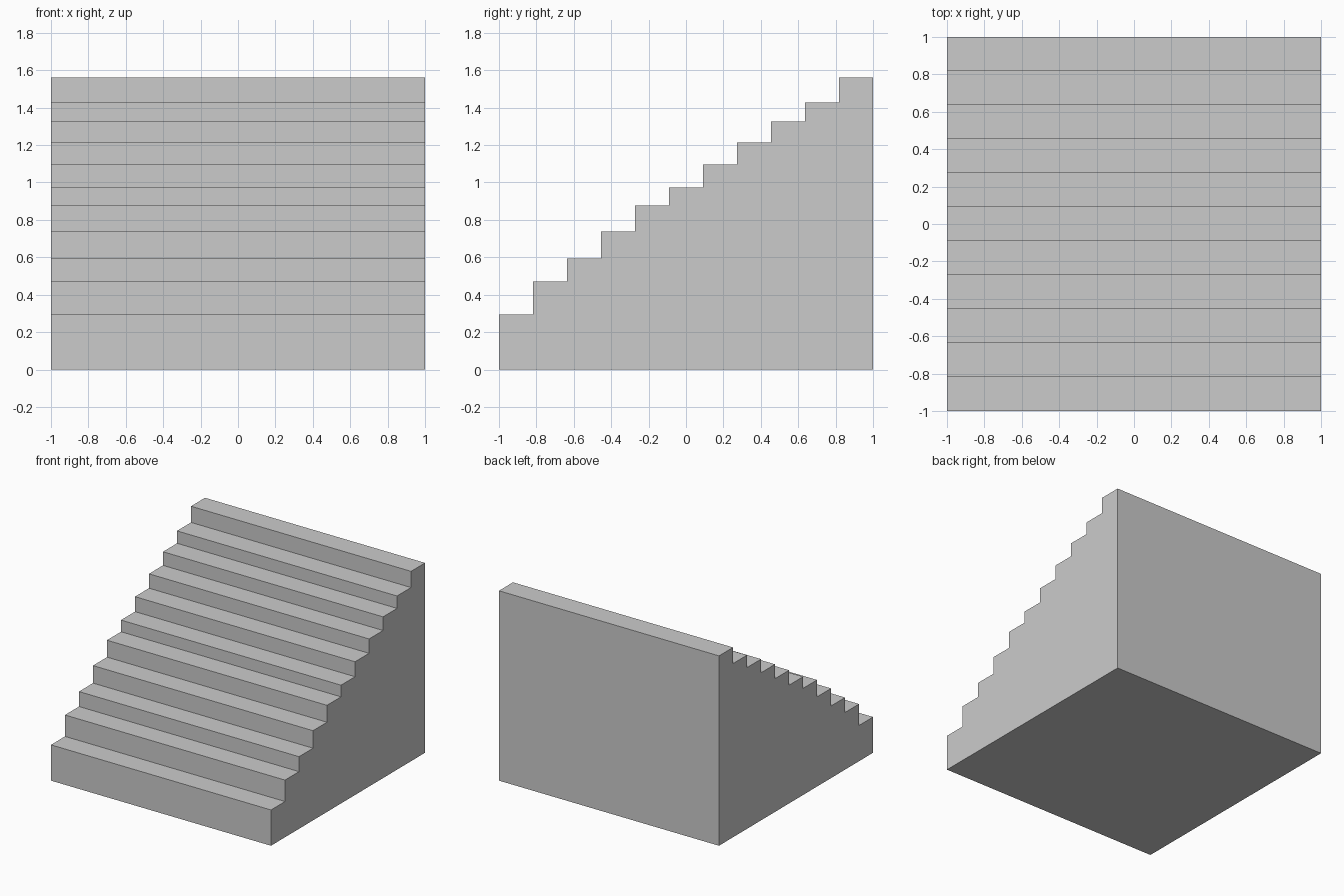
import bpy, bmesh

if "Cube" in bpy.data.objects:
    bpy.data.objects.remove(bpy.data.objects["Cube"])

# Tread heights from front to back; all treads are equally deep
HEIGHTS = [0.294, 0.47, 0.593, 0.737, 0.876, 0.972, 1.095, 1.213, 1.325, 1.427, 1.56]
DEPTH = 2 / len(HEIGHTS)

# Side profile (y, z): base line, then a riser and a tread per step
profile = [(1, 0), (-1, 0)]
for i, z in enumerate(HEIGHTS):
    y = -1 + i * DEPTH
    profile += [(y, z), (y + DEPTH, z)]

# Extrude the profile across the width into one solid staircase
bm = bmesh.new()
side = bm.faces.new([bm.verts.new((-1, y, z)) for y, z in profile])
new = bmesh.ops.extrude_face_region(bm, geom=[side])["geom"]
bmesh.ops.translate(bm, vec=(2, 0, 0),
                    verts=[v for v in new if isinstance(v, bmesh.types.BMVert)])
# Keep the starting side as the closing wall if the extrusion removed it
if not side.is_valid:
    bmesh.ops.holes_fill(bm, edges=bm.edges, sides=0)
bmesh.ops.recalc_face_normals(bm, faces=bm.faces)

mesh = bpy.data.meshes.new("staircase")
bm.to_mesh(mesh)
bm.free()
bpy.context.collection.objects.link(bpy.data.objects.new("staircase", mesh))
